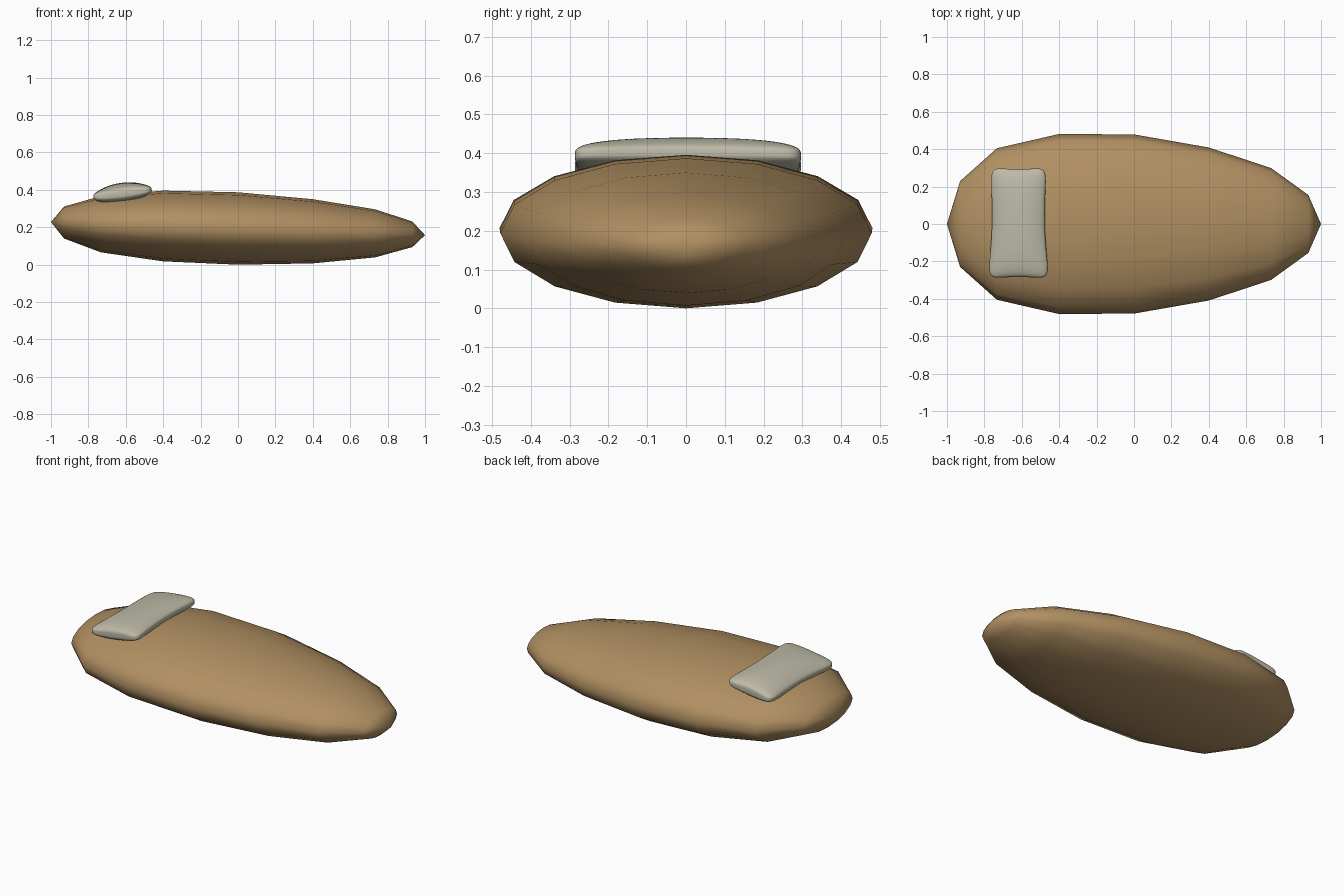
import bpy, bmesh, math

if "Cube" in bpy.data.objects:
    bpy.data.objects.remove(bpy.data.objects["Cube"])


def finish(bm, name, color):
    bmesh.ops.recalc_face_normals(bm, faces=bm.faces)
    for f in bm.faces:
        f.smooth = True
    me = bpy.data.meshes.new(name)
    bm.to_mesh(me)
    bm.free()
    ob = bpy.data.objects.new(name, me)
    bpy.context.collection.objects.link(ob)
    mat = bpy.data.materials.new(name + "_material")
    mat.diffuse_color = (*color, 1)
    mat.use_nodes = True
    mat.node_tree.nodes["Principled BSDF"].inputs["Base Color"].default_value = mat.diffuse_color
    me.materials.append(mat)
    return ob


# body: tapered 16-sided ellipsoid lying along x
# rings: x, half width, bottom z, top z
RINGS = [(-0.93, 0.229, 0.140, 0.311), (-0.733, 0.405, 0.066, 0.367),
         (-0.402, 0.481, 0.018, 0.396), (0, 0.479, 0.0, 0.387),
         (0.4, 0.409, 0.007, 0.350), (0.733, 0.299, 0.039, 0.296),
         (0.932, 0.155, 0.094, 0.231)]
SIDES = 16
bm = bmesh.new()
loops = []
for x, w, lo, hi in RINGS:
    ring = []
    for i in range(SIDES):
        a = 2 * math.pi * i / SIDES
        ring.append(bm.verts.new((x, w * math.cos(a),
                                  (lo + hi) / 2 + (hi - lo) / 2 * math.sin(a))))
    loops.append(ring)
tail = bm.verts.new((-1, 0, 0.228))
nose = bm.verts.new((1, 0, 0.158))
for i in range(SIDES):
    j = (i + 1) % SIDES
    for r, s in zip(loops, loops[1:]):
        bm.faces.new((r[i], r[j], s[j], s[i]))
    bm.faces.new((tail, loops[0][j], loops[0][i]))
    bm.faces.new((nose, loops[-1][i], loops[-1][j]))
finish(bm, "cushion_body", (0.44, 0.28, 0.123))

# pillow: soft slab, thick in the middle, pinched sides and flared corners
bm = bmesh.new()
bmesh.ops.create_cube(bm, size=2)
bmesh.ops.subdivide_edges(bm, edges=bm.edges[:], cuts=11, use_grid_fill=True)
for v in bm.verts:
    u, w, t = v.co
    plan = (abs(u) ** 9 + abs(w) ** 9) ** (1 / 9)
    flat = max(abs(u), abs(w))
    if plan > 0:
        u, w = u * flat / plan, w * flat / plan
    k = (flat ** 4 + abs(t) ** 4) ** -0.25
    u, w, t = u * k, w * k, t * k
    v.co.x = 0.163 * u * (1 - 0.13 * (1 - w * w)) * (1 - 0.045 * w)
    v.co.y = 0.299 * w * (1 - 0.035 * (1 - u * u))
    v.co.z = 0.053 * t * (1 - 0.5 * u * u) * (1 - 0.1 * w * w)
    v.co.z -= 0.006 * w * w
pillow = finish(bm, "pillow", (0.51, 0.49, 0.385))
pillow.location = (-0.618, 0.005, 0.385)
pillow.rotation_euler = (0, math.radians(-7.5), 0)
sub = pillow.modifiers.new("smooth", 'SUBSURF')
sub.levels = sub.render_levels = 1
